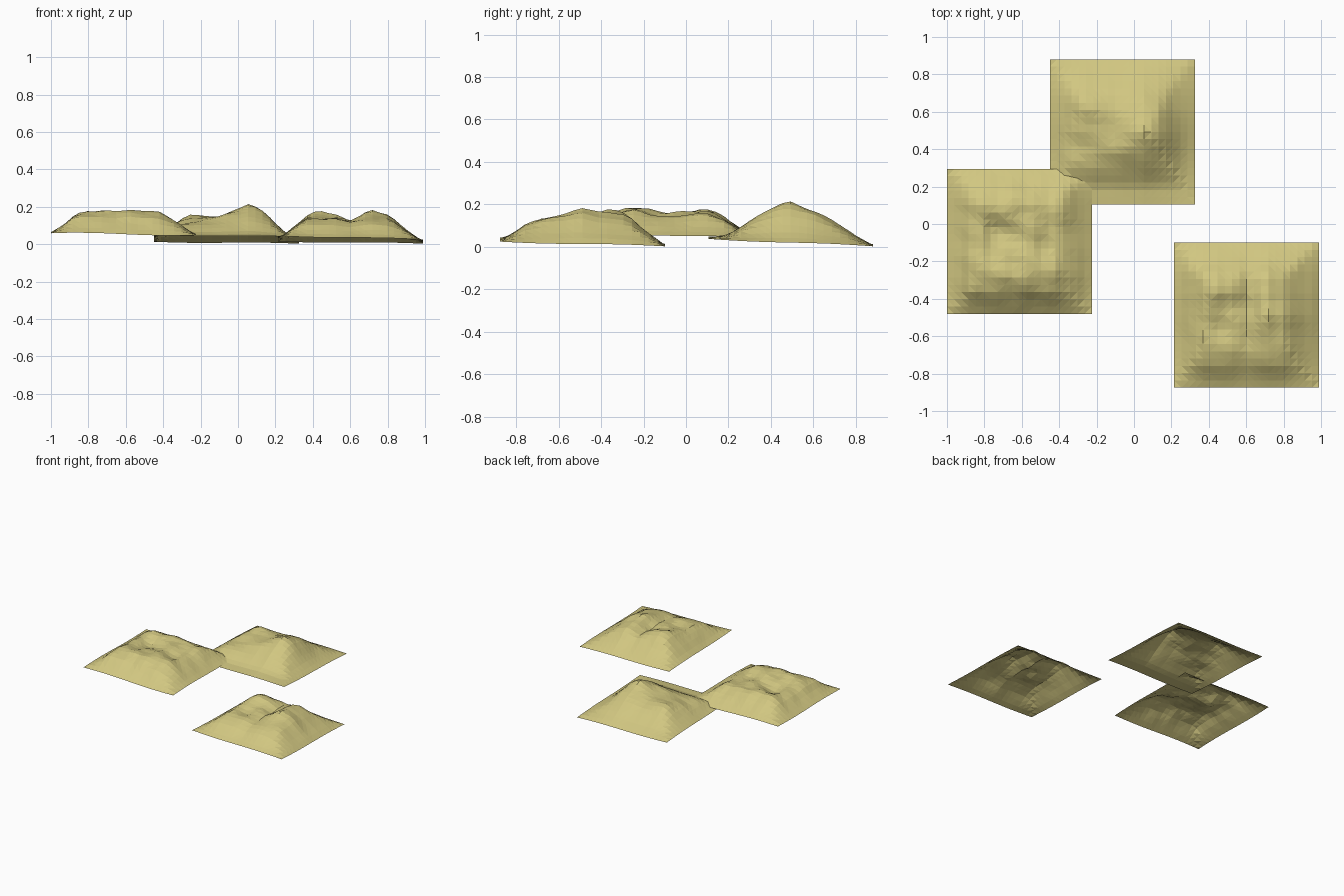
import bpy, bmesh, math

N = 20  # cells per side of each sheet

mat = bpy.data.materials.new("dry_grass")
mat.diffuse_color = (0.64, 0.57, 0.22, 1)


def interp(pts, t):
    for (a, va), (b, vb) in zip(pts, pts[1:]):
        if t <= b:
            return va + (vb - va) * (t - a) / (b - a)
    return pts[-1][1]


def hill(name, x0, y0, size, corners, px, py, bumps, rough, sag):
    """Open terrain sheet: two side profiles, rim corner heights, sculpted bumps."""
    bm = bmesh.new()
    fl, fr, bl, br = corners
    top = max(v for _, v in px)
    rows = []
    for j in range(N + 1):
        row = []
        for i in range(N + 1):
            u, v = i / N, j / N
            x, y = x0 + u * size, y0 + v * size
            rim = (fl * (1 - u) + fr * u) * (1 - v) + (bl * (1 - u) + br * u) * v
            # the rim waves gently along each side
            rim += sag * (math.sin(2 * math.pi * u) + math.sin(2 * math.pi * v))
            a, b = min(1, interp(px, x) / top), min(1, interp(py, y) / top)
            env = 0.6 * a * b + 0.4 * min(a, b)
            h = env * top
            for bx, by, amp, r in bumps:
                h += amp * math.exp(-((x - bx) ** 2 + (y - by) ** 2) / r ** 2) * min(1, env * 2)
            # small ripples for the rough ground
            h += rough * env * math.sin(31 * x + 17 * y) * math.cos(23 * y - 13 * x)
            row.append(bm.verts.new((x, y, max(rim + max(h, 0), 0))))
        rows.append(row)
    for j in range(N):
        for i in range(N):
            bm.faces.new((rows[j][i], rows[j][i + 1], rows[j + 1][i + 1], rows[j + 1][i]))
    bmesh.ops.triangulate(bm, faces=bm.faces[:], quad_method='SHORT_EDGE')
    me = bpy.data.meshes.new(name)
    bm.to_mesh(me)
    bm.free()
    me.materials.append(mat)
    ob = bpy.data.objects.new(name, me)
    bpy.context.collection.objects.link(ob)


# Broad hill on the left
hill("left_hill", -1.0, -0.48, 0.775, (.06, .048, .062, .058),
     [(-1, 0), (-.94, .035), (-.87, .095), (-.8, .113), (-.73, .112), (-.6, .128),
      (-.5, .122), (-.4, .11), (-.33, .07), (-.28, .03), (-.225, 0)],
     [(-.48, 0), (-.43, .035), (-.36, .09), (-.27, .125), (-.2, .118), (-.08, .112),
      (0, .115), (.11, .124), (.17, .09), (.23, .045), (.295, 0)],
     [(-.72, -.06, -.035, .1), (-.72, .08, .012, .06), (-.45, -.1, -.02, .08),
      (-.5, -.26, .008, .08), (-.5, .12, -.015, .06)], .01, .004)

# Tallest hill at the back
hill("back_hill", -.45, .105, 0.775, (.05, .038, .013, .003),
     [(-.45, 0), (-.4, .04), (-.34, .095), (-.27, .14), (-.2, .138), (-.1, .145),
      (0, .165), (.05, .192), (.1, .17), (.15, .145), (.2, .09), (.26, .035), (.325, 0)],
     [(.105, 0), (.2, .02), (.3, .09), (.4, .155), (.48, .192), (.55, .168),
      (.63, .14), (.7, .11), (.8, .04), (.88, 0)],
     [(-.26, .43, -.035, .11), (-.24, .63, .02, .07), (.17, .7, -.015, .12),
      (-.1, .5, -.015, .08)], .006, -.003)

# Twin-peaked hill at the front right
hill("front_hill", .215, -.875, 0.775, (.045, .025, .015, .003),
     [(.215, 0), (.26, .035), (.32, .095), (.38, .145), (.45, .158), (.53, .148),
      (.61, .115), (.71, .17), (.8, .14), (.85, .105), (.91, .055), (.99, 0)],
     [(-.875, 0), (-.82, .03), (-.75, .085), (-.67, .12), (-.58, .14), (-.5, .17),
      (-.43, .15), (-.37, .155), (-.27, .135), (-.2, .07), (-.1, 0)],
     [(.46, -.52, -.045, .1), (.43, -.36, .015, .07), (.82, -.33, -.02, .12),
      (.59, -.42, -.015, .07), (.72, -.6, -.01, .08)], .006, -.003)
